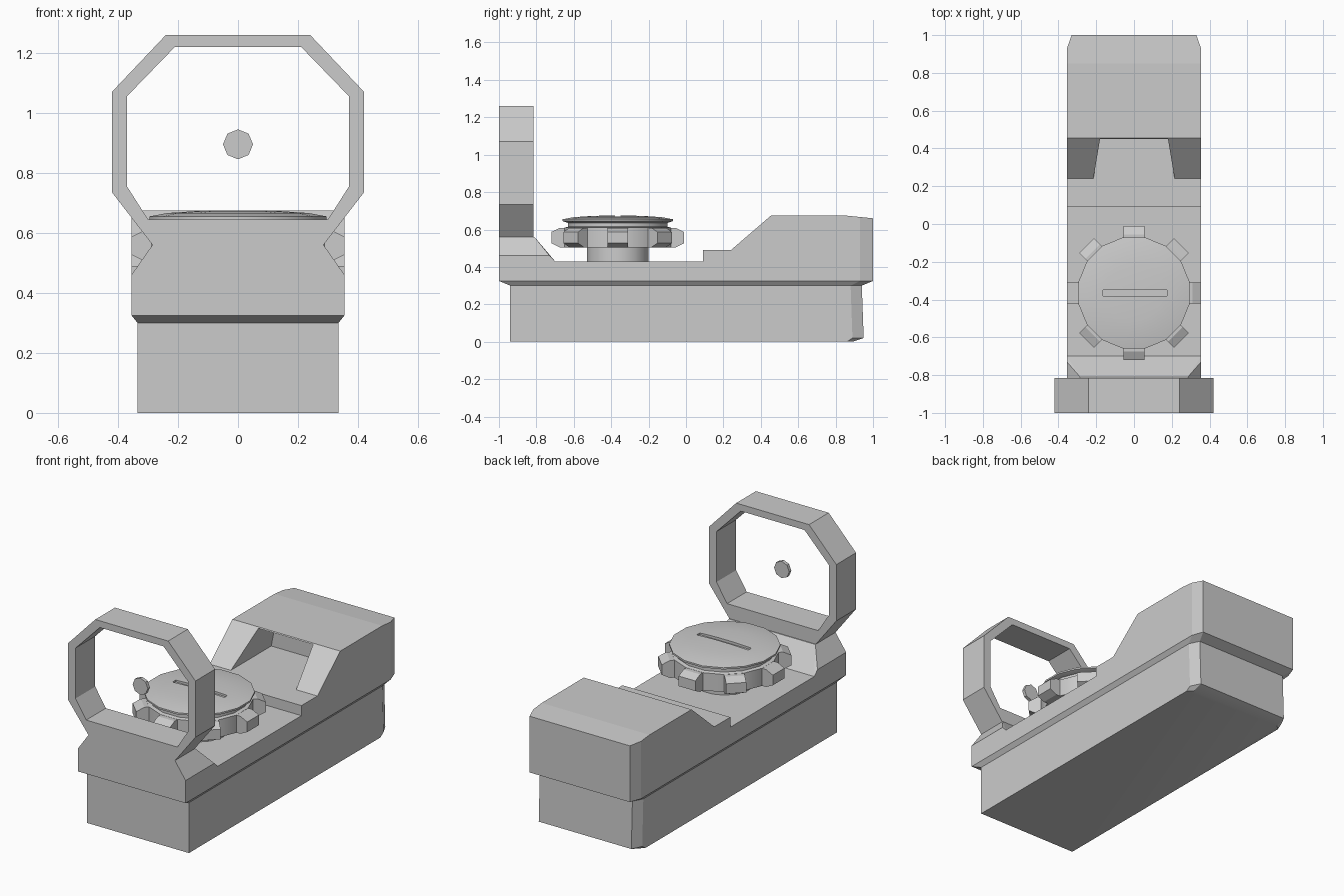
import bpy, bmesh, math
from mathutils import Vector

if "Cube" in bpy.data.objects:
    bpy.data.objects.remove(bpy.data.objects["Cube"], do_unlink=True)

grey = bpy.data.materials.new("grey")
grey.use_nodes = True
grey.diffuse_color = (0.6, 0.6, 0.6, 1)
grey.node_tree.nodes["Principled BSDF"].inputs["Base Color"].default_value = (0.6, 0.6, 0.6, 1)


def finish(bm, name, smooth=None):
    bmesh.ops.recalc_face_normals(bm, faces=bm.faces[:])
    mesh = bpy.data.meshes.new(name)
    bm.to_mesh(mesh)
    bm.free()
    mesh.materials.append(grey)
    ob = bpy.data.objects.new(name, mesh)
    bpy.context.collection.objects.link(ob)
    if smooth:
        activate(ob)
        bpy.ops.object.shade_smooth_by_angle(angle=math.radians(smooth))
    return ob


def activate(ob):
    bpy.ops.object.select_all(action='DESELECT')
    ob.select_set(True)
    bpy.context.view_layer.objects.active = ob


def loft(rings, bm=None, caps=True):
    """Skin matching closed rings of points."""
    bm = bm or bmesh.new()
    rows = [[bm.verts.new(p) for p in ring] for ring in rings]
    n = len(rows[0])
    for a, b in zip(rows, rows[1:]):
        for i in range(n):
            j = (i + 1) % n
            bm.faces.new((a[i], a[j], b[j], b[i]))
    if caps:
        bm.faces.new(rows[0])
        bm.faces.new(rows[-1])
    return bm


def boolean(target, tool, operation):
    mod = target.modifiers.new(operation, 'BOOLEAN')
    mod.operation, mod.object, mod.solver = operation, tool, 'EXACT'
    activate(target)
    bpy.ops.object.modifier_apply(modifier=mod.name)
    bpy.data.objects.remove(tool, do_unlink=True)


def plan(w, front, back, z, cut_x, cut_y):
    """Rectangle in plan with clipped rear corners."""
    half = [(w, front), (w, back - cut_y), (w - cut_x, back)]
    return [(x, y, z) for x, y in half] + [(-x, y, z) for x, y in reversed(half)]


def mirrored(half, y):
    return [(x, y, z) for x, z in half] + [(-x, y, z) for x, z in reversed(half)]


def turned(profile, sides, cy):
    return [[(r * math.cos(math.tau * (i + .5) / sides),
              cy + r * math.sin(math.tau * (i + .5) / sides), z)
             for i in range(sides)] for r, z in profile]


# Lower housing, flaring out to the upper housing
finish(loft([plan(.335, -.94, .89, 0, .03, .03),
             plan(.335, -.94, .95, .02, .03, .06),
             plan(.335, -.94, .94, .30, .03, .06),
             plan(.355, -1, 1, .325, .025, .07)]), "lower_housing", 25)

# Upper housing from its side profile
side = [(-1, .325), (-1, .43), (.09, .43), (.09, .49), (.24, .49),
        (.455, .675), (.85, .675), (1, .66), (1, .325)]
upper = loft([[(x, y, z) for y, z in side] for x in (-.355, .355)])
for s in (-1, 1):
    cut = bmesh.ops.bisect_plane(upper, geom=upper.verts[:] + upper.edges[:] + upper.faces[:],
                                 plane_co=(s * .355, .93, 0), plane_no=(s * .07, .025, 0),
                                 clear_outer=True)
    bmesh.ops.holes_fill(upper, edges=[e for e in upper.edges if e.is_boundary])
upper = finish(upper, "upper_housing")

# Emitter recess under the rear hood
recess = finish(loft([mirrored([(.215, .49), (.18, .67)], y) for y in (.2, .62)]), "recess_cutter")
boolean(upper, recess, 'DIFFERENCE')

# Tapered foot beneath the window frame
foot = bmesh.new()
for w, back, z in ((.355, -.70, .43), (.355, -.73, .46), (.285, -.81, .56)):
    for x in (-w, w):
        for y in (-1, back):
            foot.verts.new((x, y, z))
bmesh.ops.convex_hull(foot, input=foot.verts[:])
boolean(upper, finish(foot, "foot"), 'UNION')

# Eight-sided window frame
outer = [(.285, .56), (.42, .735), (.42, 1.07), (.24, 1.26)]
inner = [(.30, .645), (.37, .755), (.37, 1.055), (.21, 1.22)]
frame = loft([mirrored(outer, -1), mirrored(outer, -.815), mirrored(inner, -.815),
              mirrored(inner, -1), mirrored(outer, -1)], caps=False)
bmesh.ops.remove_doubles(frame, verts=frame.verts[:], dist=1e-5)
boolean(upper, finish(frame, "window_frame"), 'UNION')

# Aiming dot floating in the window
finish(loft([[(.05 * math.cos(math.tau * i / 8), y, .895 + .05 * math.sin(math.tau * i / 8))
              for i in range(8)] for y in (-.92, -.90)]), "aiming_dot")

# Adjustment knob: stem, grip ring and neck
KY = -.365
finish(loft(turned([(.167, .43), (.167, .505), (.29, .505), (.29, .61), (.27, .615), (.27, .64)],
                   16, KY)), "knob_body", 30)

# Domed cap with a coin slot
cap = finish(loft(turned([(.27, .635), (.30, .645), (.30, .655), (.24, .666), (.15, .672), (.06, .675)],
                         16, KY)), "knob_cap")
slot = finish(loft([[(-.165, -.38, z), (.175, -.38, z), (.175, -.35, z), (-.165, -.35, z)]
                    for z in (.66, .70)]), "slot_cutter")
boolean(cap, slot, 'DIFFERENCE')
activate(cap)
bpy.ops.object.shade_smooth_by_angle(angle=math.radians(25))

# Grip lugs around the knob
lugs = bmesh.new()
for k in range(8):
    a = math.tau * k / 8
    out, across = Vector((math.cos(a), math.sin(a), 0)), Vector((-math.sin(a), math.cos(a), 0))
    rings = []
    for r, h in ((.25, .052), (.31, .052), (.355, .03)):
        rings.append([Vector((0, KY, .557)) + out * r + across * (u * .055) + Vector((0, 0, v * h))
                      for u, v in ((-1, -1), (1, -1), (1, 1), (-1, 1))])
    loft(rings, lugs)
finish(lugs, "knob_lugs")
